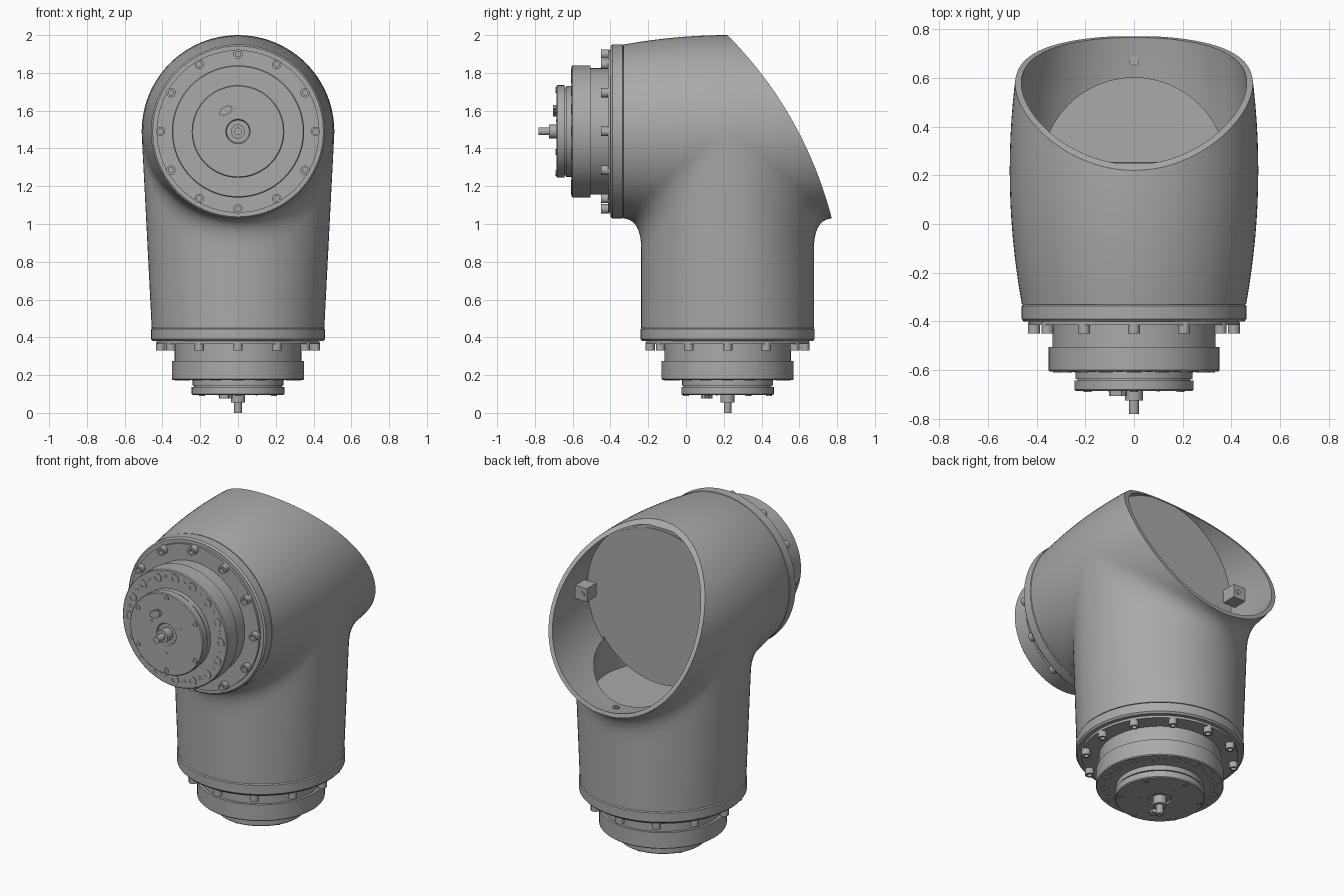
import bpy, bmesh, math
from mathutils import Matrix, Vector

old = bpy.data.objects.get("Cube")
if old:
    bpy.data.objects.remove(old, do_unlink=True)

AXIS_Y, AXIS_Z, REACH = 0.22, 1.49, 0.55   # tube axis, barrel axis, barrel half length
TUBE_R, TUBE_BOTTOM = 0.457, 0.45
FACE_FRONT = Matrix.Translation((0, -0.40, AXIS_Z)) @ Matrix.Rotation(math.pi / 2, 4, 'X')
FACE_DOWN = Matrix.Translation((0, AXIS_Y, 0.38)) @ Matrix.Rotation(math.pi, 4, 'X')

metal = bpy.data.materials.new("cast grey metal")
metal.use_nodes = True
metal.diffuse_color = (0.40, 0.40, 0.40, 1)
metal.node_tree.nodes["Principled BSDF"].inputs["Base Color"].default_value = (0.40, 0.40, 0.40, 1)


def grid(bm, rows):
    """Skin a list of equally long point rows with quads."""
    verts = [[bm.verts.new(p) for p in row] for row in rows]
    for a, b in zip(verts, verts[1:]):
        for i in range(len(a) - 1):
            bm.faces.new((a[i], a[i + 1], b[i + 1], b[i]))


def lathe(bm, profile, sides, matrix=Matrix()):
    """Revolve (radius, height) points around local z."""
    turn = [2 * math.pi * i / sides for i in range(sides + 1)]
    grid(bm, [[matrix @ Vector((r * math.cos(a), r * math.sin(a), h)) for a in turn]
              for r, h in profile])


def to_mesh(bm, name):
    bmesh.ops.remove_doubles(bm, verts=bm.verts, dist=0.00002)
    bmesh.ops.holes_fill(bm, edges=[e for e in bm.edges if e.is_boundary], sides=0)
    bmesh.ops.recalc_face_normals(bm, faces=bm.faces)
    mesh = bpy.data.meshes.new(name)
    bm.to_mesh(mesh)
    bm.free()
    mesh.materials.append(metal)
    return mesh


def place(name, mesh, matrix=Matrix()):
    obj = bpy.data.objects.new(name, mesh)
    bpy.context.scene.collection.objects.link(obj)
    obj.matrix_world = matrix
    return obj


def smooth(obj, angle=32):
    bpy.ops.object.select_all(action='DESELECT')
    obj.select_set(True)
    bpy.context.view_layer.objects.active = obj
    bpy.ops.object.shade_smooth_by_angle(angle=math.radians(angle))


def barrel_r(d):
    return 0.51 - 0.05 * (d / REACH) ** 2


def elbow_path(angle, steps=8):
    """Points (x, distance, z) up the tube, round the fillet, out along the barrel."""
    c, s = math.cos(angle), max(0.0, math.sin(angle))
    d0 = TUBE_R * s
    rise = 0.15 * s + 0.15 * s * (1 - s)
    run = 0.085 * s + 0.2 * s * (1 - s)

    def on_barrel(d):
        return Vector((barrel_r(d) * c, d, AXIS_Z - barrel_r(d) * s))

    corner, end = on_barrel(d0), on_barrel(d0 + run)
    base = Vector((TUBE_R * c, d0, TUBE_BOTTOM))
    start = base.lerp(corner, 1 - rise / (corner.z - base.z))
    pts = [base.lerp(start, k / steps) for k in range(steps)]
    for k in range(steps):
        t = k / steps
        pts.append(start.lerp(corner, t).lerp(corner.lerp(end, t), t))
    length = REACH - d0 - run
    return pts + [on_barrel(d0 + run + length * k / steps) for k in range(steps + 1)]


# Elbow housing: two mirrored lower halves and the upper half of the barrel
bm = bmesh.new()
angles = [math.pi * i / 48 for i in range(49)]
paths = [elbow_path(a) for a in angles]
for side in (-1, 1):
    grid(bm, [[(p.x, AXIS_Y + side * p.y, p.z) for p in path] for path in paths])
spans = [REACH * k / 8 for k in range(-8, 9)]
grid(bm, [[(barrel_r(d) * math.cos(a), AXIS_Y + d, AXIS_Z + barrel_r(d) * math.sin(a))
           for d in spans] for a in angles])
housing = place("elbow_housing", to_mesh(bm, "elbow_housing"))

# Curved slice that opens the back
bm = bmesh.new()
top, bulge, lip = Vector((AXIS_Y, 2.0)), Vector((0.625, 1.59)), Vector((0.772, 1.03))
arc = [top.lerp(bulge, k / 20).lerp(bulge.lerp(lip, k / 20), k / 20) for k in range(21)]
outline = [top + (top - bulge) * 0.4] + arc + [lip + (lip - bulge) * 0.3]
outline += [Vector((1.5, 0.85)), Vector((1.5, 2.4))]
grid(bm, [[(x, p.x, p.y) for p in outline + outline[:1]] for x in (-1, 1)])
slice_cutter = place("opening_cutter", to_mesh(bm, "opening_cutter"))

# Hollow barrel behind the front drive, and the bore above the lower drive
bm = bmesh.new()
hollow = [(barrel_r(d) - 0.025, d) for d in (0.03, 0.13, 0.23, 0.33, 0.44, 0.55)]
lathe(bm, [(0, 0.03)] + hollow + [(hollow[-1][0], 0.8), (0, 0.8)], 96,
      Matrix.Translation((0, AXIS_Y, AXIS_Z)) @ Matrix.Rotation(-math.pi / 2, 4, 'X'))
barrel_cutter = place("barrel_cutter", to_mesh(bm, "barrel_cutter"))
bm = bmesh.new()
lathe(bm, [(0, 0.97), (0.38, 0.97), (0.38, 1.3), (0, 1.3)], 64,
      Matrix.Translation((0, AXIS_Y, 0)))
bore_cutter = place("bore_cutter", to_mesh(bm, "bore_cutter"))

bpy.context.view_layer.objects.active = housing
for cutter in (slice_cutter, barrel_cutter, bore_cutter):
    cutter.hide_render = True
    mod = housing.modifiers.new("cut", 'BOOLEAN')
    mod.operation, mod.solver, mod.object = 'DIFFERENCE', 'EXACT', cutter
    bpy.ops.object.modifier_apply(modifier=mod.name)
    bpy.data.objects.remove(cutter, do_unlink=True)
smooth(housing, 30)

# Inner cover closing the front drive
bm = bmesh.new()
lathe(bm, [(0, 0), (0.465, 0), (0.465, 0.15), (0, 0.15)], 96,
      Matrix.Translation((0, 0.104, AXIS_Z)) @ Matrix.Rotation(-math.pi / 2, 4, 'X'))
smooth(place("inner_drive_cover", to_mesh(bm, "inner_drive_cover")))

# Drive unit: flange, neck, output disc, cap and shaft in one turned profile
bm = bmesh.new()
lathe(bm, [(0, -0.07), (0.452, -0.07), (0.461, -0.064), (0.461, -0.01), (0.452, 0),
           (0.43, 0), (0.43, 0.014), (0.335, 0.014), (0.335, 0.105), (0.35, 0.105),
           (0.35, 0.2), (0.345, 0.205), (0.24, 0.205), (0.24, 0.235), (0.232, 0.235),
           (0.232, 0.243), (0.245, 0.243), (0.245, 0.28), (0.24, 0.285), (0.065, 0.285),
           (0.06, 0.275), (0.037, 0.275), (0.037, 0.325), (0.02, 0.325), (0.02, 0.38),
           (0, 0.38)], 96)
drive_mesh = to_mesh(bm, "drive_unit")


def bolt(bm, radius, height, x, y, z):
    lathe(bm, [(0, -0.01), (radius, -0.01), (radius, height), (radius * 0.55, height),
               (radius * 0.55, height * 0.4), (0, height * 0.4)], 12,
          Matrix.Translation((x, y, z)))


# Bolt circles: count, circle radius, bolt radius, height, seat, turn offset
bm = bmesh.new()
for count, circle, radius, height, seat, offset in (
        (12, 0.41, 0.025, 0.036, 0.014, 0), (16, 0.305, 0.028, 0.004, 0.205, 0),
        (16, 0.305, 0.012, 0.002, 0.205, 0.5), (6, 0.22, 0.016, 0.005, 0.285, 0.5),
        (3, 0.115, 0.007, 0.002, 0.285, 0.25)):
    for i in range(count):
        a = 2 * math.pi * (i + offset) / count
        bolt(bm, radius, height, circle * math.cos(a), circle * math.sin(a), seat)
bolt_mesh = to_mesh(bm, "drive_bolts")

# Small connector block on the cap
bm = bmesh.new()
bmesh.ops.create_cube(bm, size=1, matrix=Matrix.Translation((-0.065, 0.11, 0.29))
                      @ Matrix.Rotation(math.radians(28), 4, 'Z')
                      @ Matrix.Diagonal((0.075, 0.04, 0.03, 1)))
bmesh.ops.bevel(bm, geom=[e for e in bm.edges if abs((e.verts[0].co - e.verts[1].co).z) > 0.01],
                offset=0.012, segments=3, affect='EDGES')
block_mesh = to_mesh(bm, "connector")

for where, matrix in (("front", FACE_FRONT), ("lower", FACE_DOWN)):
    for part, mesh in (("drive_unit", drive_mesh), ("drive_bolts", bolt_mesh),
                       ("connector", block_mesh)):
        smooth(place(where + "_" + part, mesh, matrix))

# Brackets on the inner side walls, each with a screw on its back face
for name, side in (("left_bracket", 1), ("right_bracket", -1)):
    bm = bmesh.new()
    bmesh.ops.create_cube(bm, size=1, matrix=Matrix.Translation((side * 0.445, 0.33, 1.50))
                          @ Matrix.Diagonal((0.09, 0.09, 0.08, 1)))
    lathe(bm, [(0, 0), (0.014, 0), (0.014, 0.008), (0, 0.008)], 12,
          Matrix.Translation((side * 0.43, 0.373, 1.50)) @ Matrix.Rotation(-math.pi / 2, 4, 'X'))
    place(name, to_mesh(bm, name))

# Screw seat inside the lower lip
bm = bmesh.new()
bolt(bm, 0.02, 0.006, 0, 0.67, 1.04)
smooth(place("lip_screw", to_mesh(bm, "lip_screw")))
